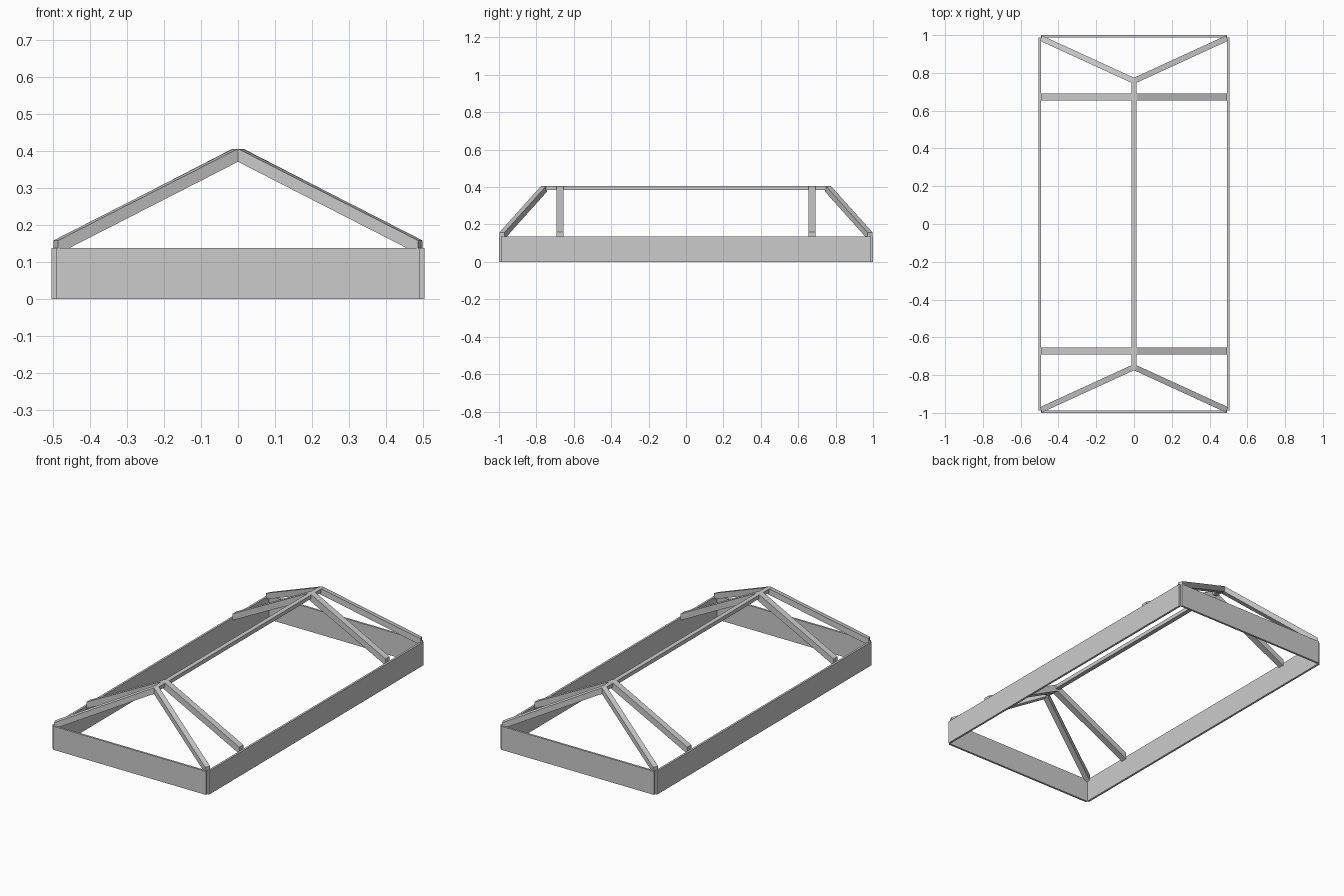
import bpy, bmesh
from mathutils import Vector

if "Cube" in bpy.data.objects:
    bpy.data.objects.remove(bpy.data.objects["Cube"])


def mesh_object(name, bm):
    bmesh.ops.recalc_face_normals(bm, faces=bm.faces)
    me = bpy.data.meshes.new(name)
    bm.to_mesh(me)
    bm.free()
    ob = bpy.data.objects.new(name, me)
    bpy.context.collection.objects.link(ob)
    return ob


def box(name, centre, size):
    bm = bmesh.new()
    bmesh.ops.create_cube(bm, size=1)
    for v in bm.verts:
        v.co = Vector(centre) + Vector(v.co[i] * size[i] for i in range(3))
    return mesh_object(name, bm)


def prism(name, points, offset):
    # extrude a polygon along an offset vector
    bm = bmesh.new()
    face = bm.faces.new([bm.verts.new(p) for p in points])
    new = bmesh.ops.extrude_face_region(bm, geom=[face])["geom"]
    # closed solid: the starting face stays as the other cap
    bmesh.ops.translate(bm, vec=offset,
                        verts=[g for g in new if isinstance(g, bmesh.types.BMVert)])
    return mesh_object(name, bm)


T, H = 0.012, 0.137       # board thickness and height
X, Y = 0.493, 0.988       # inner faces of the boards

# low board frame, corners left open
for s, tag in ((-1, "left"), (1, "right")):
    box(f"side_board_{tag}", (s * (X + T / 2), 0, H / 2), (T, 2 * Y, H))
for s, tag in ((-1, "front"), (1, "back")):
    box(f"end_board_{tag}", (0, s * (Y + T / 2), H / 2), (2 * X, T, H))

# ridge beam
box("ridge_beam", (0, 0, 0.394), (0.026, 1.52, 0.022))

for sy, end in ((-1, "front"), (1, "back")):
    for sx, side in ((-1, "left"), (1, "right")):
        # common rafter with plumb cut at the board
        profile = [(0, 0.405), (0.017, 0.405), (X, 0.160), (X, 0.122), (0, 0.372)]
        prism(f"rafter_{end}_{side}",
              [(sx * x, sy * 0.655, z) for x, z in profile],
              Vector((0, sy * 0.037, 0)))

        # hip rafter running down to the corner
        a = Vector((0, sy * 0.758, 0))
        b = Vector((sx * X, sy * 0.984, 0))
        d = (b - a).normalized()
        n = Vector((-d.y, d.x, 0)) * 0.03
        hip = [(0, 0.405), (0.017, 0.405), (1, 0.158), (1, 0.122), (0, 0.374)]
        prism(f"hip_rafter_{end}_{side}",
              [a.lerp(b, t) - n / 2 + Vector((0, 0, z)) for t, z in hip], n)
